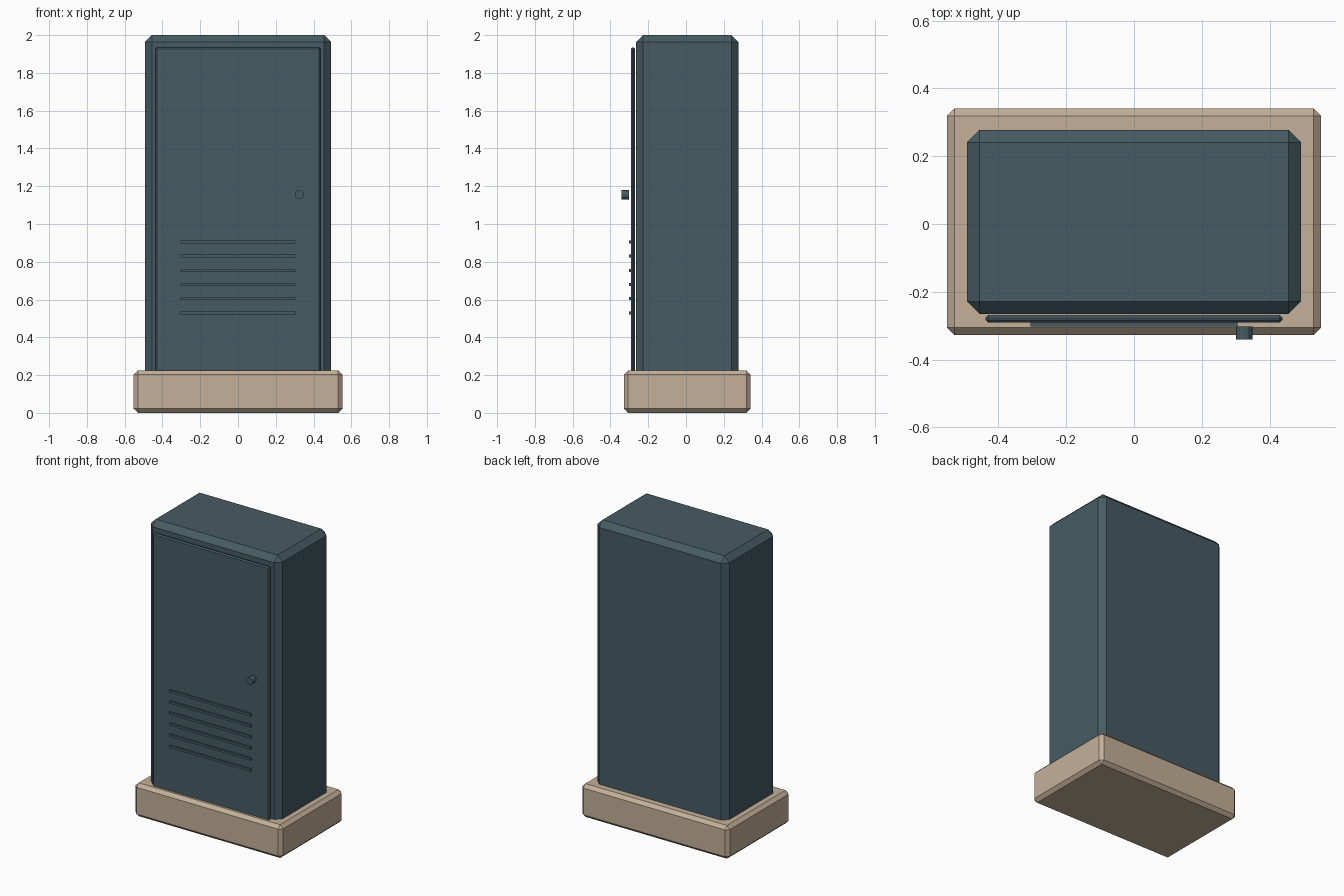
import bpy
import bmesh
from mathutils import Matrix, Vector

if "Cube" in bpy.data.objects:
    bpy.data.objects.remove(bpy.data.objects["Cube"])


def make_material(name, rgb):
    mat = bpy.data.materials.new(name)
    mat.use_nodes = True
    colour = (*rgb, 1.0)
    mat.diffuse_color = colour
    mat.node_tree.nodes["Principled BSDF"].inputs["Base Color"].default_value = colour
    return mat


def add_object(name, bm, mat):
    mesh = bpy.data.meshes.new(name)
    bm.to_mesh(mesh)
    bm.free()
    mesh.materials.append(mat)
    obj = bpy.data.objects.new(name, mesh)
    bpy.context.collection.objects.link(obj)
    return obj


def add_box(name, low, high, mat, bevel=0.0):
    """Box between two corners, with optional single-segment chamfers."""
    low, high = Vector(low), Vector(high)
    bm = bmesh.new()
    matrix = Matrix.Translation((low + high) / 2) @ Matrix.Diagonal((*(high - low), 1))
    bmesh.ops.create_cube(bm, size=1, matrix=matrix)
    if bevel:
        bmesh.ops.bevel(bm, geom=bm.edges[:], offset=bevel, segments=1,
                        affect='EDGES', profile=0.5)
    return add_object(name, bm, mat)


steel = make_material("blue grey steel", (0.061, 0.106, 0.124))
concrete = make_material("tan concrete", (0.55, 0.434, 0.314))

# Plinth and cabinet
add_box("plinth", (-0.552, -0.328, 0), (0.552, 0.341, 0.225), concrete, 0.022)
add_box("cabinet_body", (-0.493, -0.265, 0.17), (0.493, 0.278, 2), steel, 0.037)

# Door with ventilation slats
add_box("door", (-0.438, -0.291, 0.2), (0.438, -0.269, 1.935), steel, 0.008)
for i in range(6):
    z = 0.53 + 0.075 * i
    add_box(f"vent_slat_{i + 1}", (-0.305, -0.303, z - 0.008),
            (0.305, -0.289, z + 0.008), steel)

# Door knob, a short cylinder facing forward
bm = bmesh.new()
bmesh.ops.create_cone(bm, cap_ends=True, segments=12, radius1=0.024, radius2=0.024,
                      depth=0.039, matrix=Matrix.Translation((0.325, -0.3215, 1.155))
                      @ Matrix.Rotation(1.5708, 4, 'X'))
add_object("door_knob", bm, steel)
